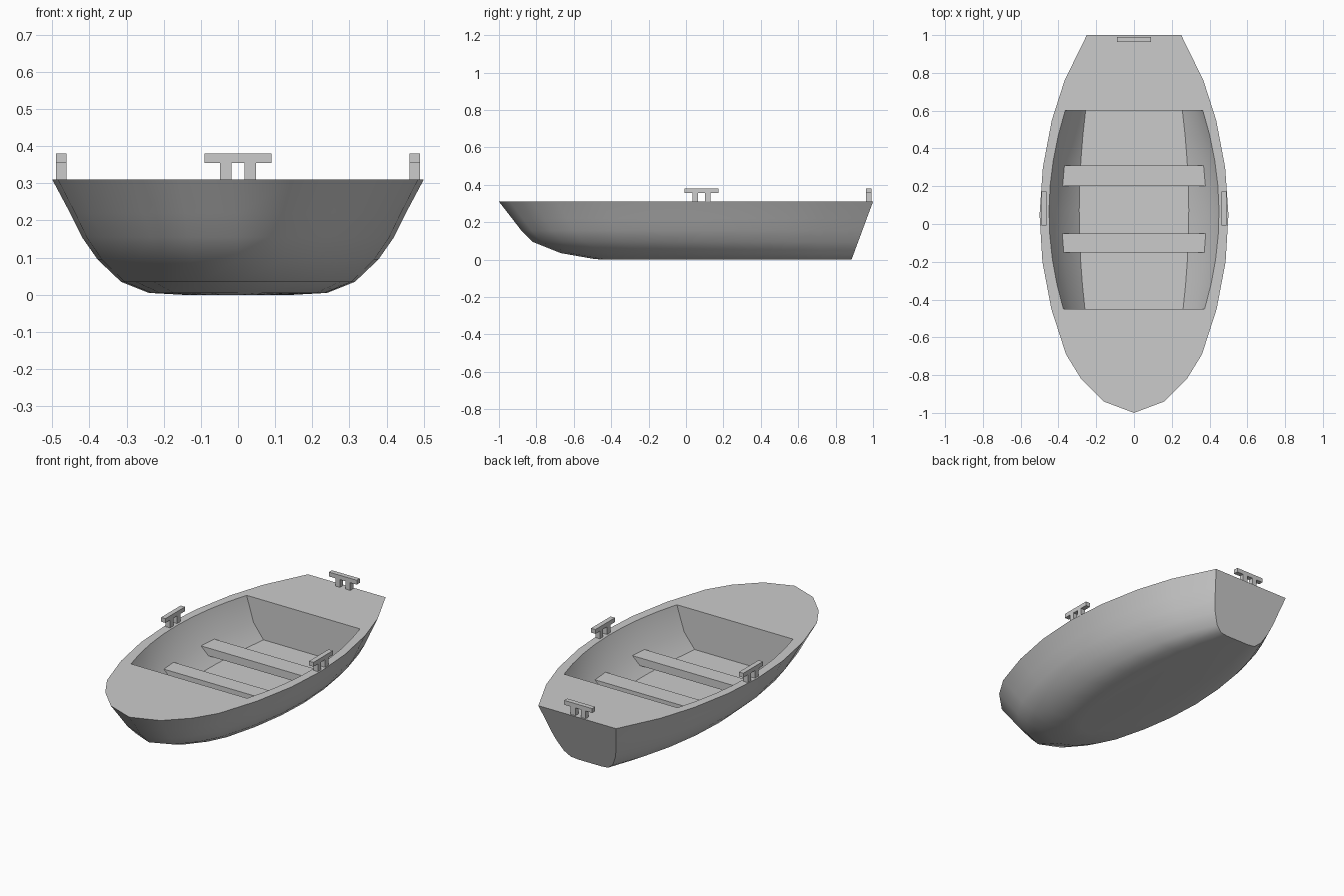
import bpy, bmesh

cube = bpy.data.objects.get("Cube")
if cube:
    bpy.data.objects.remove(cube)

grey = bpy.data.materials.new("light grey")
grey.use_nodes = True
grey.diffuse_color = (0.6, 0.6, 0.6, 1)
grey.node_tree.nodes["Principled BSDF"].inputs["Base Color"].default_value = grey.diffuse_color


def finish(bm, name):
    bmesh.ops.recalc_face_normals(bm, faces=bm.faces)
    mesh = bpy.data.meshes.new(name)
    bm.to_mesh(mesh)
    bm.free()
    mesh.materials.append(grey)
    obj = bpy.data.objects.new(name, mesh)
    bpy.context.collection.objects.link(obj)
    return obj


def loft(bm, rings, flat):
    """Bridge closed rings; faces starting at an index in flat stay flat-shaded."""
    loops = [[bm.verts.new(p) for p in ring] for ring in rings]
    for a, b in zip(loops, loops[1:]):
        n = len(a)
        for i in range(n):
            j = (i + 1) % n
            face = bm.faces.new((a[i], a[j], b[j], b[i]))
            face.smooth = i not in flat
    return loops


def prism(name, outline, z0, z1):
    bm = bmesh.new()
    loops = loft(bm, [[(x, y, z) for x, y in outline] for z in (z0, z1)], range(len(outline)))
    for loop in loops:
        bm.faces.new(loop)
    return finish(bm, name)


# Hull outline as (length fraction, width fraction), bow to stern
PLAN = [(0, 0), (.03, .32), (.09, .56), (.155, .72), (.275, .875), (.4, .97),
        (.525, 1), (.65, .965), (.775, .87), (.88, .735), (1, .5)]
# Hull levels as (height, half width, bow y)
LEVELS = [(.31, .5, -1), (.22, .452, -.93), (.155, .42, -.88), (.095, .378, -.82),
          (.035, .315, -.67), (.005, .24, -.5), (0, .15, -.45)]


def hull_ring(z, width, bow):
    stern = .885 + .115 * z / .31
    side = [(width * w, bow + (stern - bow) * t, z) for t, w in PLAN]
    return side[::-1] + [(-x, y, z) for x, y, z in side[1:]]


# Cockpit levels as (height, half width, end taper)
WELL = [(.31, .45, .65), (.165, .382, .55), (.08, .29, .4)]


def well_ring(z, width, taper):
    ys = [-.45 + 1.05 * i / 8 for i in range(9)]
    side = [(width * (1 - taper * (y - .06) ** 2), y, z) for y in ys]
    return side + [(-x, y, z) for x, y, z in side[::-1]]


# Hull with sunken cockpit and flat deck
bm = bmesh.new()
hull = loft(bm, [hull_ring(*lv) for lv in LEVELS], [2 * len(PLAN) - 2])
bm.faces.new(hull[-1]).smooth = True
well = loft(bm, [well_ring(*lv) for lv in WELL], [8, 17])
bm.faces.new(well[-1]).smooth = False
rim = [bm.edges.get((r[i - 1], r[i])) for r in (hull[0], well[0]) for i in range(len(r))]
deck = bmesh.ops.triangle_fill(bm, use_beauty=True, edges=rim)
for item in deck["geom"]:
    if isinstance(item, bmesh.types.BMFace):
        item.smooth = False
finish(bm, "hull")

# Bench seats, tapered toward the nearer end of the boat
for name, y_wide, y_narrow in (("rear_bench", .2, .31), ("front_bench", -.05, -.15)):
    prism(name, [(-.386, y_wide), (.386, y_wide), (.372, y_narrow), (-.372, y_narrow)], .12, .165)


# Mooring cleats: a crossbar on two posts
def cleat(name, x, y, along_x):
    def block(part, offset, half, z0, z1):
        cx, cy = (x + offset, y) if along_x else (x, y + offset)
        hx, hy = (half, .014) if along_x else (.014, half)
        prism(name + part, [(cx - hx, cy - hy), (cx + hx, cy - hy),
                            (cx + hx, cy + hy), (cx - hx, cy + hy)], z0, z1)
    block("_bar", 0, .09, .355, .38)
    for part, offset in (("_post_a", -.033), ("_post_b", .033)):
        block(part, offset, .015, .308, .355)


cleat("stern_cleat", 0, .977, True)
cleat("left_cleat", .476, .083, False)
cleat("right_cleat", -.476, .083, False)
